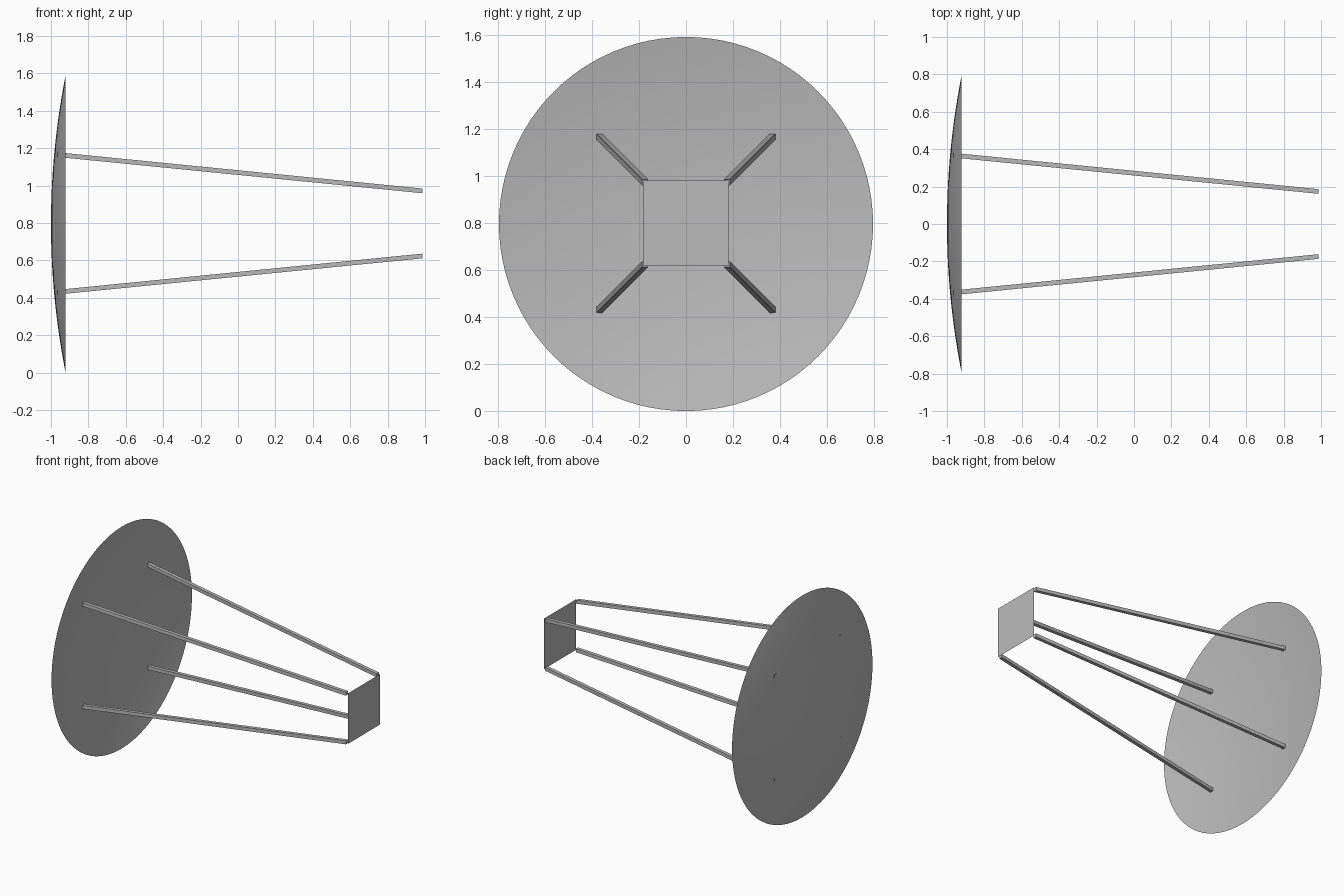
import bpy, bmesh, math

if "Cube" in bpy.data.objects:
    bpy.data.objects.remove(bpy.data.objects["Cube"])

CZ = 0.795            # height of the dish axis
RADIUS = 0.795        # dish rim radius
APEX, RIM = -1.0, -0.922

grey = bpy.data.materials.new("mid grey")
grey.diffuse_color = (0.5, 0.5, 0.5, 1)
grey.use_nodes = True
grey.node_tree.nodes["Principled BSDF"].inputs["Base Color"].default_value = grey.diffuse_color


def add_object(name, bm, smooth=False):
    mesh = bpy.data.meshes.new(name)
    bm.normal_update()
    for f in bm.faces:
        f.smooth = smooth
    bm.to_mesh(mesh)
    bm.free()
    mesh.materials.append(grey)
    obj = bpy.data.objects.new(name, mesh)
    bpy.context.collection.objects.link(obj)
    return obj


# Shallow parabolic dish: a thin sheet facing +x
bm = bmesh.new()
SEG, RINGS = 96, 14
rings = []
for i in range(1, RINGS + 1):
    t = i / RINGS
    x = APEX + (RIM - APEX) * t * t
    rings.append([bm.verts.new((x, RADIUS * t * math.cos(2 * math.pi * k / SEG),
                                CZ + RADIUS * t * math.sin(2 * math.pi * k / SEG)))
                  for k in range(SEG)])
apex = bm.verts.new((APEX, 0, CZ))
for k in range(SEG):
    n = (k + 1) % SEG
    bm.faces.new((apex, rings[0][k], rings[0][n]))
    for a, b in zip(rings, rings[1:]):
        bm.faces.new((a[k], b[k], b[n], a[n]))
add_object("dish", bm, smooth=True)


# Four square struts converging from the dish to the plate
def strut(name, sy, sz):
    bm = bmesh.new()
    bmesh.ops.create_cube(bm, size=1)
    for v in bm.verts:
        near = v.co.x < 0
        x, off = (-0.968, 0.368) if near else (0.986, 0.174)
        v.co = (x, sy * off + v.co.y * 0.025, CZ + 0.003 + sz * off + v.co.z * 0.025)
    add_object(name, bm)


for sy, side in ((-1, "front"), (1, "back")):
    for sz, level in ((-1, "lower"), (1, "upper")):
        strut(f"{level}_{side}_strut", sy, sz)

# Thin square feed plate at the far end
bm = bmesh.new()
H = 0.181
corners = [(-H, -H), (H, -H), (H, H), (-H, H)]
bm.faces.new([bm.verts.new((1.0, y, CZ + 0.003 + z)) for y, z in corners])
add_object("feed_plate", bm)
